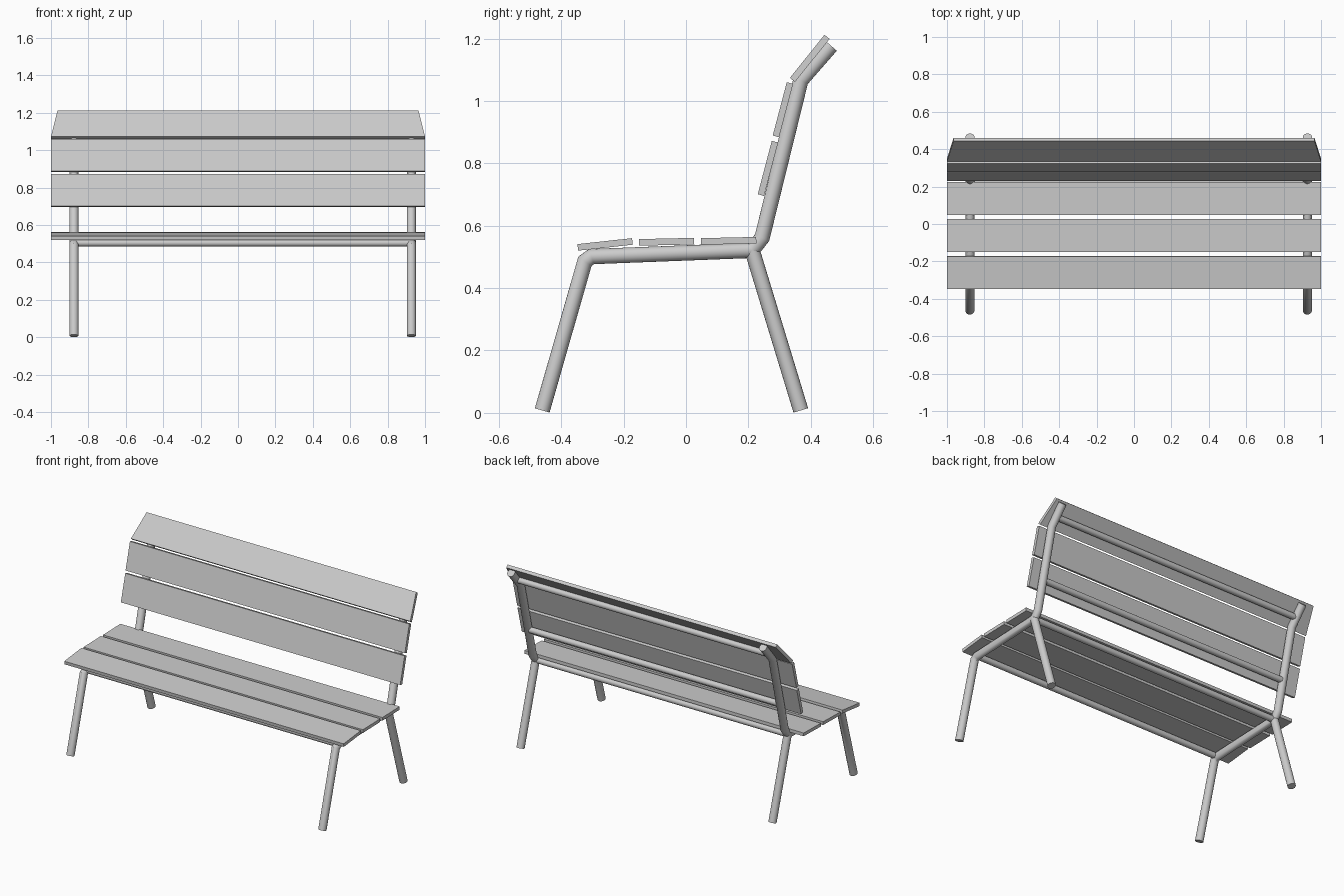
import bpy
import bmesh
from math import cos, sin, tau
from mathutils import Vector

cube = bpy.data.objects.get("Cube")
if cube:
    bpy.data.objects.remove(cube, do_unlink=True)

grey = bpy.data.materials.new("light grey")
grey.use_nodes = True
grey.diffuse_color = (0.6, 0.6, 0.6, 1)
grey.node_tree.nodes["Principled BSDF"].inputs["Base Color"].default_value = (0.6, 0.6, 0.6, 1)

LEFT, RIGHT = 0.927, -0.877
TUBE, BAR, SIDES = 0.0245, 0.019, 20


def finish(name, bm, smooth=False):
    bmesh.ops.recalc_face_normals(bm, faces=bm.faces)
    mesh = bpy.data.meshes.new(name)
    bm.to_mesh(mesh)
    bm.free()
    mesh.materials.append(grey)
    obj = bpy.data.objects.new(name, mesh)
    bpy.context.collection.objects.link(obj)
    if smooth:
        bpy.ops.object.select_all(action='DESELECT')
        obj.select_set(True)
        bpy.context.view_layer.objects.active = obj
        bpy.ops.object.shade_smooth_by_angle(angle=0.6)
    return obj


def skin(bm, rings):
    """Join successive vertex rings and cap both ends."""
    for a, b in zip(rings, rings[1:]):
        n = len(a)
        for i in range(n):
            j = (i + 1) % n
            bm.faces.new((a[i], a[j], b[j], b[i]))
    bm.faces.new(rings[0])
    bm.faces.new(rings[-1])


def bent_tube(name, x, path):
    """Mitred round tube following a (y, z) path at a fixed x."""
    pts = [Vector(p) for p in path]
    dirs = [(b - a).normalized() for a, b in zip(pts, pts[1:])]
    bm = bmesh.new()
    rings = []
    for i, p in enumerate(pts):
        d0, d1 = dirs[max(i - 1, 0)], dirs[min(i, len(dirs) - 1)]
        mid = (d0 + d1).normalized()
        normal = Vector((-mid.y, mid.x)) / mid.dot(d0)
        ring = []
        for k in range(SIDES):
            t = tau * k / SIDES
            q = p + normal * TUBE * sin(t)
            ring.append(bm.verts.new((x + TUBE * cos(t), q.x, q.y)))
        rings.append(ring)
    skin(bm, rings)
    finish(name, bm, True)


def cross_bar(name, y, z):
    bm = bmesh.new()
    rings = [[bm.verts.new((x, y + BAR * cos(tau * k / SIDES), z + BAR * sin(tau * k / SIDES)))
              for k in range(SIDES)] for x in (RIGHT, LEFT)]
    skin(bm, rings)
    finish(name, bm, True)


def plank(name, start, end, end_half=1.0, thick=0.021):
    """Board whose outer face runs from start to end in (y, z)."""
    a, b = Vector(start), Vector(end)
    d = (b - a).normalized()
    under = Vector((d.y, -d.x)) * thick
    section = [(a, 1.0), (b, end_half), (b + under, end_half), (a + under, 1.0)]
    bm = bmesh.new()
    rings = [[bm.verts.new((s * h, p.x, p.y)) for p, h in section] for s in (-1, 1)]
    skin(bm, rings)
    finish(name, bm)


# Side frames: front leg, seat rail and back post in one bent tube, plus a rear leg
frame = [(-0.461, 0.008), (-0.324, 0.486), (-0.303, 0.501), (0.212, 0.521),
         (0.244, 0.562), (0.368, 1.066), (0.465, 1.177)]
for side, x in (("left", LEFT), ("right", RIGHT)):
    bent_tube(side + "_frame", x, frame)
    bent_tube(side + "_rear_leg", x, [(0.368, 0.008), (0.212, 0.521)])

# Bars joining the two frames
cross_bar("front_seat_bar", -0.305, 0.504)
cross_bar("rear_seat_bar", 0.212, 0.519)
cross_bar("lower_back_bar", 0.290, 0.745)
cross_bar("upper_back_bar", 0.408, 1.112)

# Seat boards
plank("front_seat_board", (-0.348, 0.541), (-0.173, 0.560))
plank("middle_seat_board", (-0.151, 0.557), (0.026, 0.561))
plank("rear_seat_board", (0.048, 0.560), (0.225, 0.564))

# Backrest boards; the top one tapers
plank("lower_back_board", (0.230, 0.701), (0.275, 0.872))
plank("middle_back_board", (0.278, 0.889), (0.323, 1.060))
plank("top_back_board", (0.333, 1.074), (0.444, 1.212), 0.965)
